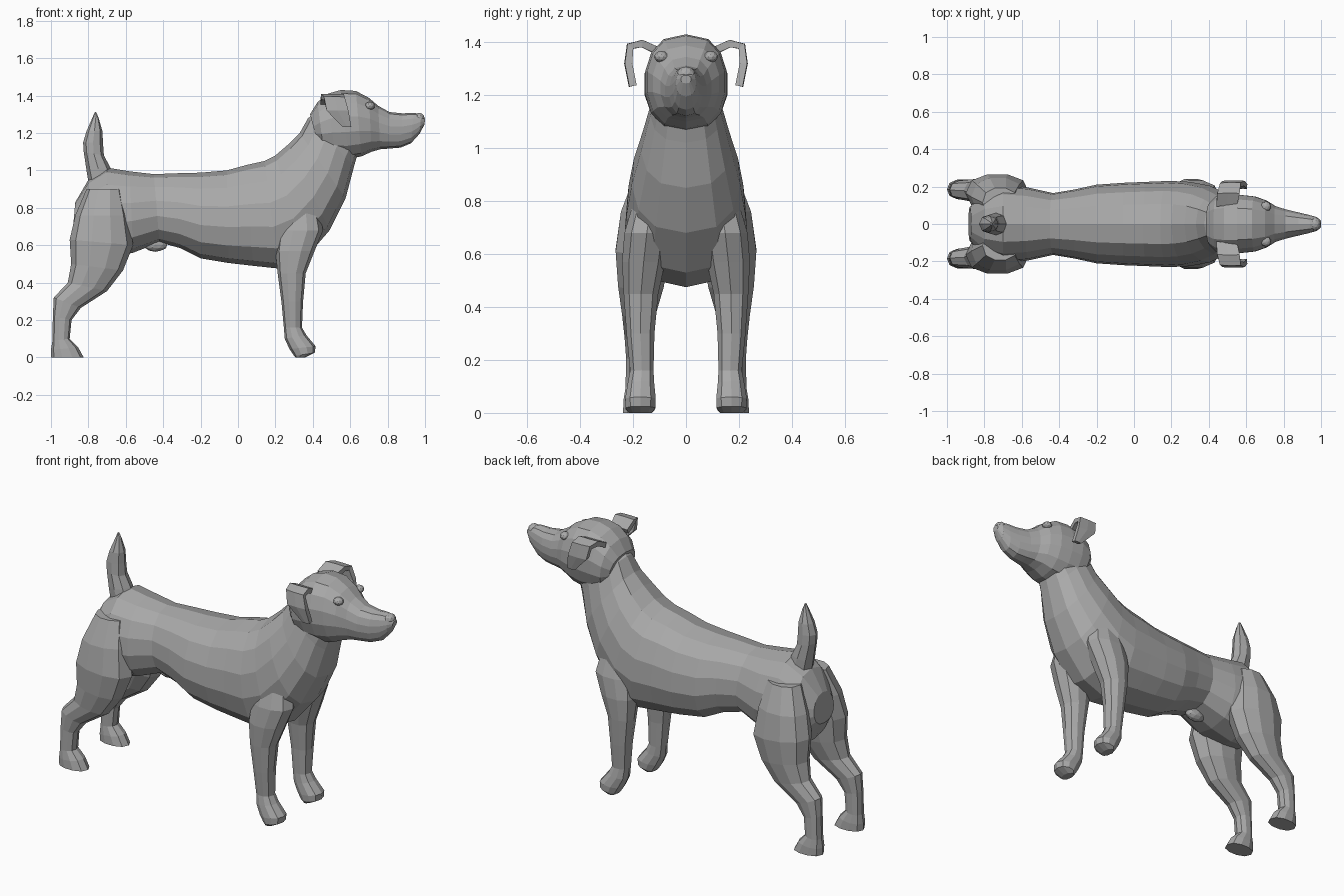
import bpy, bmesh, math

fur = bpy.data.materials.new("grey_fur")
fur.diffuse_color = (0.4, 0.4, 0.4, 1)


def finish(bm, name):
    bmesh.ops.recalc_face_normals(bm, faces=bm.faces)
    me = bpy.data.meshes.new(name)
    bm.to_mesh(me)
    bm.free()
    me.materials.append(fur)
    ob = bpy.data.objects.new(name, me)
    bpy.context.collection.objects.link(ob)
    return ob


def loft(name, rings, sides=14, power=0.8, pear=0.0, side=1):
    """Each ring: (x, z) on one edge, (x, z) on the opposite edge, half width, y centre."""
    bm = bmesh.new()
    rows = []
    for x1, z1, x2, z2, w, cy in rings:
        row = []
        for i in range(sides):
            a = 2 * math.pi * i / sides
            c, s = math.cos(a), math.sin(a)
            t = (1 - c) / 2
            y = w * math.copysign(abs(s) ** power, s) * (1 - pear * c)
            row.append(bm.verts.new((x1 + (x2 - x1) * t, side * (cy + y), z1 + (z2 - z1) * t)))
        rows.append(row)
    for r, q in zip(rows, rows[1:]):
        for i in range(sides):
            j = (i + 1) % sides
            bm.faces.new((r[i], r[j], q[j], q[i]))
    bm.faces.new(rows[0])
    bm.faces.new(rows[-1])
    return finish(bm, name)


def ball(name, loc, size):
    bm = bmesh.new()
    bmesh.ops.create_icosphere(bm, subdivisions=2, radius=1)
    for v in bm.verts:
        v.co = [p + c * s for p, c, s in zip(loc, v.co, size)]
    return finish(bm, name)


def apply_modifier(ob, kind, **settings):
    mod = ob.modifiers.new(kind.lower(), kind)
    for k, v in settings.items():
        setattr(mod, k, v)
    bpy.context.view_layer.objects.active = ob
    bpy.ops.object.modifier_apply(modifier=mod.name)


# Trunk running from the rump up into the neck
body = loft("body", [
    (-.87, .83, -.885, .66, .09, 0),
    (-.80, .95, -.81, .54, .17, 0),
    (-.70, 1.015, -.70, .53, .205, 0),
    (-.58, .995, -.56, .56, .195, 0),
    (-.45, .98, -.42, .615, .165, 0),
    (-.32, .985, -.31, .585, .185, 0),
    (-.20, .988, -.20, .53, .21, 0),
    (-.06, 1.0, -.05, .505, .22, 0),
    (.05, 1.03, .08, .49, .225, 0),
    (.14, 1.05, .22, .475, .23, 0),
    (.20, 1.08, .36, .53, .225, 0),
    (.27, 1.14, .49, .68, .205, 0),
    (.33, 1.20, .575, .85, .17, 0),
    (.375, 1.28, .62, 1.02, .135, 0),
    (.45, 1.33, .64, 1.09, .12, 0)], pear=.1)

# Skull tapering to the muzzle
head = loft("head", [
    (.385, 1.30, .43, 1.13, .115, 0),
    (.425, 1.365, .46, 1.085, .15, 0),
    (.48, 1.41, .52, 1.07, .16, 0),
    (.55, 1.43, .59, 1.062, .158, 0),
    (.63, 1.425, .66, 1.075, .15, 0),
    (.70, 1.388, .715, 1.10, .128, 0),
    (.75, 1.345, .76, 1.113, .098, 0),
    (.81, 1.312, .81, 1.117, .08, 0),
    (.88, 1.305, .87, 1.122, .064, 0),
    (.94, 1.308, .925, 1.145, .05, 0),
    (.98, 1.30, .97, 1.195, .038, 0),
    (1.0, 1.275, .997, 1.245, .02, 0)], power=.75)

# Short upright tail
tail = loft("tail", [
    (-.80, .94, -.66, .96, .06, 0),
    (-.81, 1.0, -.685, 1.02, .058, 0),
    (-.825, 1.10, -.717, 1.08, .05, 0),
    (-.828, 1.15, -.722, 1.15, .046, 0),
    (-.81, 1.21, -.725, 1.21, .04, 0),
    (-.775, 1.29, -.745, 1.28, .016, 0),
    (-.765, 1.313, -.757, 1.31, .005, 0)], sides=8)

# Small bump under the belly
belly_bump = ball("belly_bump", (-.44, 0, .605), (.065, .035, .04))

parts = [head, tail, belly_bump]
for side, label in ((1, "left"), (-1, "right")):
    # Straight front leg with paw
    parts.append(loft(label + "_front_leg", [
        (.23, .80, .43, .80, .07, .13),
        (.21, .68, .455, .68, .088, .148),
        (.20, .57, .41, .57, .085, .16),
        (.212, .45, .362, .45, .068, .17),
        (.232, .30, .348, .30, .055, .172),
        (.245, .16, .342, .16, .046, .167),
        (.25, .10, .365, .12, .052, .17),
        (.275, .045, .415, .06, .06, .172),
        (.30, .008, .41, .025, .058, .172),
        (.31, 0, .36, 0, .045, .172)], sides=10, side=side))
    # Thigh, hock and paw
    parts.append(loft(label + "_hind_leg", [
        (-.81, .90, -.62, .90, .08, .115),
        (-.87, .76, -.585, .76, .105, .145),
        (-.90, .63, -.56, .60, .105, .165),
        (-.892, .50, -.615, .465, .09, .17),
        (-.91, .40, -.70, .355, .066, .178),
        (-.985, .32, -.84, .265, .052, .182),
        (-.99, .22, -.89, .20, .043, .185),
        (-.992, .09, -.90, .10, .045, .185),
        (-1, .04, -.855, .055, .053, .185),
        (-1, 0, -.825, 0, .055, .185)], sides=10, side=side))

# Merge into one continuous skin
for part in parts:
    apply_modifier(body, "BOOLEAN", operation="UNION", solver="EXACT", object=part)
    bpy.data.objects.remove(part)

for side, label in ((1, "left"), (-1, "right")):
    # Folded ear: rows of y, z, back x, front x
    bm = bmesh.new()
    rows = []
    for y, z, xb, xf in ((.10, 1.365, .44, .55), (.165, 1.395, .445, .565),
                         (.21, 1.385, .46, .57), (.217, 1.32, .475, .59),
                         (.20, 1.235, .56, .605)):
        rows.append([bm.verts.new((xb + (xf - xb) * t, side * (y + .01 * t * (1 - t)), z))
                     for t in (0, .5, 1)])
    for r, q in zip(rows, rows[1:]):
        for i in range(2):
            bm.faces.new((r[i], r[i + 1], q[i + 1], q[i]))
    ear = finish(bm, label + "_ear")
    apply_modifier(ear, "SOLIDIFY", thickness=.028, offset=0)
    # Eye
    ball(label + "_eye", (.705, side * .093, 1.345), (.028, .028, .022))

# Nose
ball("nose", (.968, 0, 1.28), (.03, .035, .028))
